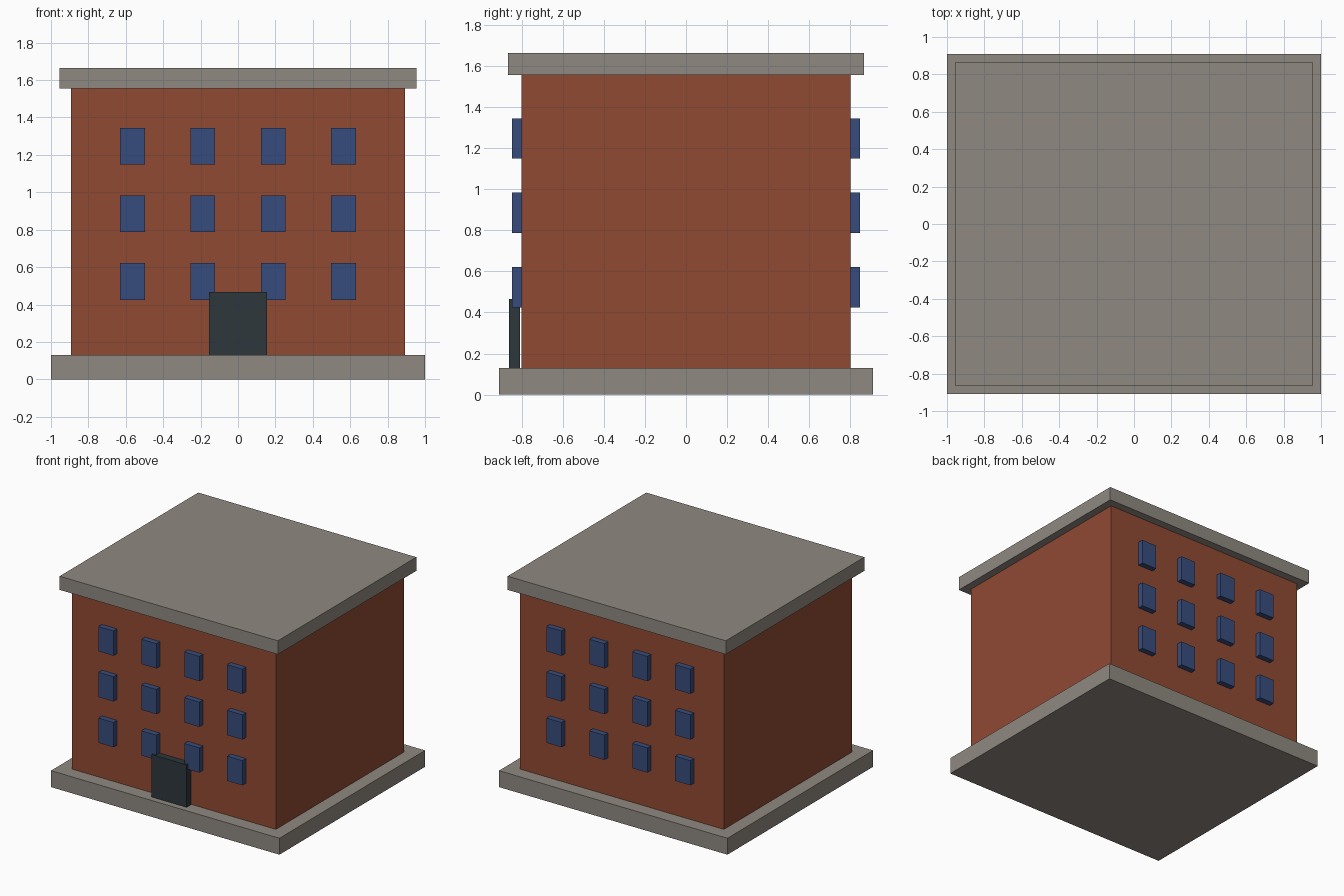
import bpy

default_cube = bpy.data.objects.get("Cube")
if default_cube:
    bpy.data.objects.remove(default_cube, do_unlink=True)


def material(name, rgb):
    mat = bpy.data.materials.new(name)
    mat.use_nodes = True
    color = (*rgb, 1.0)
    mat.diffuse_color = color
    mat.node_tree.nodes["Principled BSDF"].inputs["Base Color"].default_value = color
    return mat


def box(name, x, y, z, mat):
    """Box spanning the given (low, high) range on each axis."""
    spans = (x, y, z)
    bpy.ops.mesh.primitive_cube_add(size=1, location=[(a + b) / 2 for a, b in spans])
    obj = bpy.context.object
    obj.name = name
    obj.scale = [b - a for a, b in spans]
    bpy.ops.object.transform_apply(location=False, rotation=False, scale=True)
    obj.data.materials.append(mat)
    return obj


stone = material("grey stone", (0.275, 0.25, 0.218))
brick = material("red brick", (0.28, 0.068, 0.034))
glass = material("blue glass", (0.039, 0.073, 0.205))
dark = material("dark door", (0.027, 0.038, 0.045))

# Main masses
BASE_TOP, WALL_TOP, ROOF_TOP = 0.13, 1.556, 1.664
WALL_Y = 0.802
box("foundation", (-1, 1), (-0.91, 0.91), (0, BASE_TOP), stone)
box("walls", (-0.893, 0.893), (-WALL_Y, WALL_Y), (BASE_TOP, WALL_TOP), brick)
box("roof_slab", (-0.955, 0.955), (-0.866, 0.866), (WALL_TOP, ROOF_TOP), stone)

# Entrance door, running down through the foundation
box("front_door", (-0.154, 0.154), (-0.862, -0.808), (0, 0.466), dark)

# Window grid on the front and back walls
HALF_W, HALF_H, PROUD = 0.066, 0.098, 0.044
for side, sign in (("front", -1), ("back", 1)):
    y = sorted((sign * (WALL_Y - PROUD), sign * (WALL_Y + PROUD)))
    for row in range(3):
        z = 0.523 + row * 0.362
        for col in range(4):
            x = (col - 1.5) * 0.376
            box(f"{side}_window_{row + 1}_{col + 1}",
                (x - HALF_W, x + HALF_W), y, (z - HALF_H, z + HALF_H), glass)
